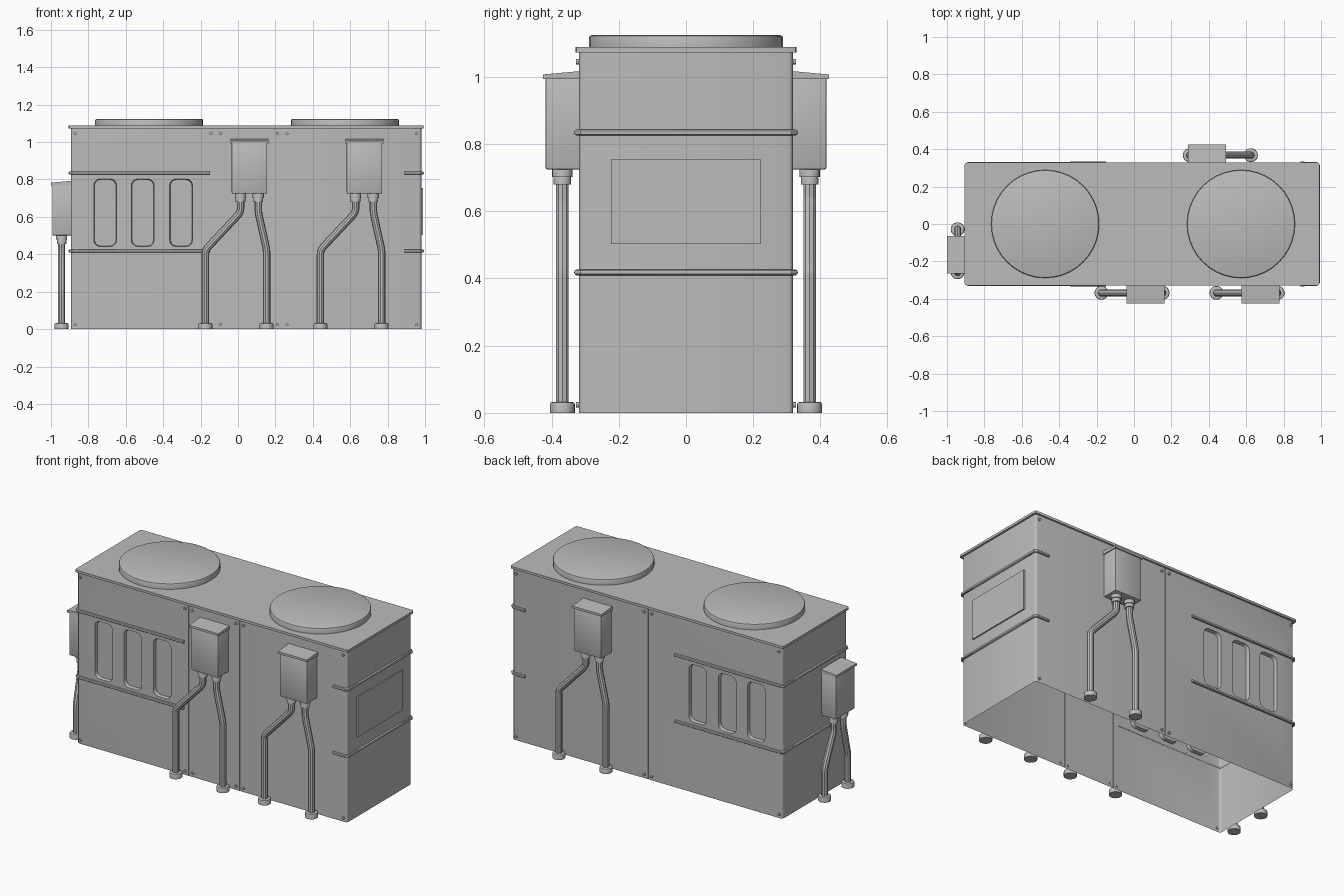
import bpy, bmesh
from math import radians
from mathutils import Matrix, Vector

default = bpy.data.objects.get("Cube")
if default:
    bpy.data.objects.remove(default)

GREY = (0.5, 0.5, 0.5, 1)
metal = bpy.data.materials.new("plain_grey_metal")
metal.use_nodes = True
metal.diffuse_color = GREY
metal.node_tree.nodes["Principled BSDF"].inputs["Base Color"].default_value = GREY

# Main sizes: cabinet ends, half depth and height
X0, X1, Y, H = -0.893, 0.98, 0.318, 1.08
parts = []


def finish(name, bm, matrix=Matrix()):
    bm.transform(matrix)
    mesh = bpy.data.meshes.new(name)
    bm.to_mesh(mesh)
    bm.free()
    mesh.materials.append(metal)
    ob = bpy.data.objects.new(name, mesh)
    bpy.context.collection.objects.link(ob)
    parts.append(ob)
    return ob


def add_box(bm, lo, hi):
    lo, hi = Vector(lo), Vector(hi)
    m = Matrix.Translation((lo + hi) / 2) @ Matrix.Diagonal((*(hi - lo), 1))
    return bmesh.ops.create_cube(bm, size=1, matrix=m)["verts"]


def bevel(bm, edges, offset, segments=2):
    bmesh.ops.bevel(bm, geom=edges, offset=offset, segments=segments,
                    profile=0.5, affect='EDGES')


def edges_along(verts, axis):
    edges = {e for v in verts for e in v.link_edges}
    return [e for e in edges
            if abs((e.verts[0].co - e.verts[1].co).normalized()[axis]) > 0.99]


def cylinder(name, x, y, z0, z1, r, lip, matrix=Matrix(), sides=24):
    bm = bmesh.new()
    bmesh.ops.create_cone(bm, cap_ends=True, segments=sides, radius1=r, radius2=r,
                          depth=z1 - z0,
                          matrix=Matrix.Translation((x, y, (z0 + z1) / 2)))
    rim = [e for e in bm.edges if min(v.co.z for v in e.verts) > z1 - 1e-4]
    bevel(bm, rim, lip)
    return finish(name, bm, matrix)


def tube(name, points, radius, matrix=Matrix(), kind='POLY'):
    curve = bpy.data.curves.new(name, 'CURVE')
    curve.dimensions = '3D'
    curve.bevel_depth = radius
    curve.bevel_resolution = 3
    curve.use_fill_caps = True
    spline = curve.splines.new(kind)
    spline.points.add(len(points) - 1)
    for p, co in zip(spline.points, points):
        p.co = (*co, 1)
    if kind == 'NURBS':
        spline.order_u = 3
        spline.use_endpoint_u = True
        spline.resolution_u = 5
    helper = bpy.data.objects.new(name + "_path", curve)
    bpy.context.collection.objects.link(helper)
    graph = bpy.context.evaluated_depsgraph_get()
    mesh = bpy.data.meshes.new_from_object(helper.evaluated_get(graph))
    bpy.data.objects.remove(helper)
    bm = bmesh.new()
    bm.from_mesh(mesh)
    return finish(name, bm, matrix)


# Cabinet with softened corners
bm = bmesh.new()
verts = add_box(bm, (X0, -Y, 0), (X1, Y, H))
bevel(bm, edges_along(verts, 2), 0.014, 3)
cabinet = finish("cabinet", bm)

# Cutter: pressed recesses on both long sides and panel seams
bm = bmesh.new()
DEPTH = 0.022
for side in (-1, 1):
    for x in (-0.71, -0.509, -0.304):
        piece = bmesh.new()
        verts = add_box(piece, (x - 0.065, side * Y - DEPTH, 0.438),
                        (x + 0.065, side * Y + DEPTH, 0.806))
        bevel(piece, edges_along(verts, 1), 0.035, 5)
        for v in piece.verts:
            if abs(v.co.y) < Y:
                v.co.x = x + (v.co.x - x) * 0.88
                v.co.z = 0.622 + (v.co.z - 0.622) * 0.96
        temp = bpy.data.meshes.new("recess_piece")
        piece.to_mesh(temp)
        piece.free()
        bm.from_mesh(temp)
        bpy.data.meshes.remove(temp)
SEAMS = {-1: (-0.118, 0.236), 1: (0.04,)}
for side, seams in SEAMS.items():
    for x in seams:
        add_box(bm, (x - 0.002, side * Y - 0.004, -0.1),
                (x + 0.002, side * Y + 0.004, H - 0.006))
bmesh.ops.recalc_face_normals(bm, faces=bm.faces)
cutter = finish("recess_cutter", bm)
cutter.hide_render = True
mod = cabinet.modifiers.new("recesses", 'BOOLEAN')
mod.operation, mod.solver, mod.object = 'DIFFERENCE', 'EXACT', cutter
graph = bpy.context.evaluated_depsgraph_get()
carved = bpy.data.meshes.new_from_object(cabinet.evaluated_get(graph))
cabinet.modifiers.clear()
cabinet.data = carved
parts.remove(cutter)
bpy.data.objects.remove(cutter)

# Open underside
bm = bmesh.new()
bm.from_mesh(carved)
floor = [f for f in bm.faces if all(v.co.z < 1e-4 for v in f.verts)]
bmesh.ops.delete(bm, geom=floor, context='FACES')
bm.to_mesh(carved)
bm.free()

# Top plate and round covers
bm = bmesh.new()
verts = add_box(bm, (X0 - 0.012, -Y - 0.011, 1.073), (X1 + 0.012, Y + 0.011, 1.088))
bevel(bm, edges_along(verts, 2), 0.012)
finish("top_plate", bm)
for name, x in (("right_round_cover", -0.475), ("left_round_cover", 0.572)):
    cylinder(name, x, 0, 1.085, 1.124, 0.289, 0.009, sides=40)

# Access panel on the end
bm = bmesh.new()
add_box(bm, (X1 - 0.004, -0.223, 0.503), (X1 + 0.008, 0.223, 0.754))
finish("end_panel", bm)

# Rails wrapping each end
for level, z in (("lower", 0.418), ("upper", 0.834)):
    for name, end, tip, out in (("right", X0, -0.15, -1), ("left", X1, 0.89, 1)):
        e, w, c = end + out * 0.006, Y + 0.006, out * 0.014
        half = [(tip, -w, z), (e - c, -w, z), (e, -w + 0.014, z)]
        path = half + [(x, -y, zz) for x, y, zz in reversed(half)]
        tube(f"{level}_{name}_rail", path, 0.009)

# Rivets at the panel corners
bm = bmesh.new()
for side, seams in SEAMS.items():
    columns = [X0 + 0.022, X1 - 0.025] + [s + d for s in seams for d in (-0.026, 0.026)]
    for x in columns:
        for z in (0.024, 1.045):
            m = Matrix.Translation((x, side * (Y + 0.002), z)) @ Matrix.Rotation(radians(90), 4, 'X')
            bmesh.ops.create_cone(bm, cap_ends=True, segments=12, radius1=0.008,
                                  radius2=0.008, depth=0.014, matrix=m)
finish("rivets", bm)


# Junction box with sloped cap and two bent pipes, facing local -y from a wall at y = 0
def junction_box(name, matrix, bottom, feet):
    top = bottom + 0.275
    bm = bmesh.new()
    verts = add_box(bm, (-0.095, -0.1, bottom), (0.095, 0.004, top))
    bevel(bm, [e for e in bm.edges if any(v.co.y < -0.09 for v in e.verts)], 0.007)
    finish(name + "_box", bm, matrix)
    bm = bmesh.new()
    for v in add_box(bm, (-0.101, -0.107, top - 0.006), (0.101, 0.004, top + 0.008)):
        if v.co.y > 0 and v.co.z > top:
            v.co.z += 0.01
    finish(name + "_cap", bm, matrix)
    y = -0.05
    for label, start, foot in (("first", -0.0475, feet[0]), ("second", 0.0475, feet[1])):
        part = f"{name}_{label}"
        high, low = bottom - 0.1, bottom - 0.3
        path = [(start, y, bottom), (start, y, high + 0.04), (start, y, high)]
        path += [(start + (foot - start) * t, y, high + (low - high) * t) for t in (0.2, 0.8)]
        path += [(foot, y, low), (foot, y, low - 0.04), (foot, y, 0.005)]
        tube(part + "_pipe", path, 0.02, matrix, 'NURBS')
        cylinder(part + "_collar", start, y, bottom - 0.022, bottom + 0.004, 0.03, 0.003, matrix)
        cylinder(part + "_sleeve", start, y, bottom - 0.044, bottom - 0.02, 0.026, 0.005, matrix)
        cylinder(part + "_foot", foot, y, 0, 0.032, 0.037, 0.006, matrix)


WIDE, NARROW = (-0.235, 0.092), (-0.136, 0.094)
for name, place, turn, bottom, feet in (
        ("front_middle", (0.061, -Y, 0), 0, 0.724, WIDE),
        ("front_left", (0.676, -Y, 0), 0, 0.724, WIDE),
        ("back", (0.39, Y, 0), 180, 0.724, WIDE),
        ("right_end", (X0, -0.164, 0), -90, 0.5, NARROW)):
    m = Matrix.Translation(place) @ Matrix.Rotation(radians(turn), 4, 'Z')
    junction_box(name, m, bottom, feet)

# Smooth shading with sharp edges kept
bpy.ops.object.select_all(action='DESELECT')
for ob in parts:
    ob.select_set(True)
bpy.context.view_layer.objects.active = cabinet
bpy.ops.object.shade_smooth_by_angle(angle=radians(35))
